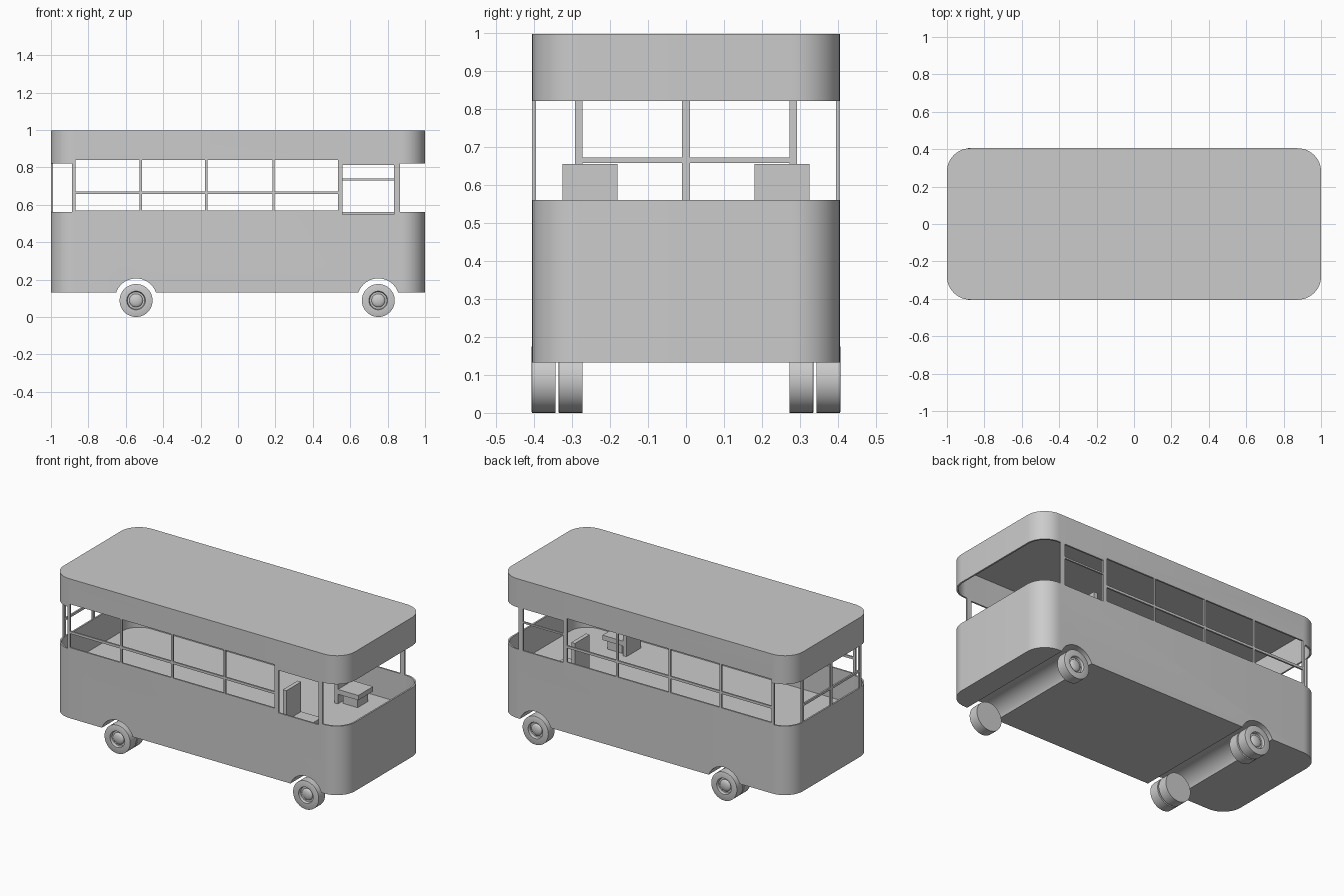
import bpy, bmesh, math
from mathutils import Vector

if "Cube" in bpy.data.objects:
    bpy.data.objects.remove(bpy.data.objects["Cube"])


def finish(name, bm, angle=35):
    bmesh.ops.recalc_face_normals(bm, faces=bm.faces)
    me = bpy.data.meshes.new(name)
    bm.to_mesh(me)
    bm.free()
    ob = bpy.data.objects.new(name, me)
    bpy.context.collection.objects.link(ob)
    smooth(ob, angle)
    return ob


def activate(ob):
    bpy.ops.object.select_all(action='DESELECT')
    ob.select_set(True)
    bpy.context.view_layer.objects.active = ob


def smooth(ob, angle=35):
    activate(ob)
    bpy.ops.object.shade_smooth_by_angle(angle=math.radians(angle))


def box(name, x0, x1, y0, y1, z0, z1):
    bm = bmesh.new()
    bmesh.ops.create_cube(bm, size=1)
    for v in bm.verts:
        v.co = Vector(((x0 + x1) / 2 + v.co.x * (x1 - x0),
                       (y0 + y1) / 2 + v.co.y * (y1 - y0),
                       (z0 + z1) / 2 + v.co.z * (z1 - z0)))
    return finish(name, bm)


def rounded_slab(name, inset, z0, z1, seg=12):
    """Rounded-rectangle plan of the bus, extruded from z0 to z1."""
    hx, hy, r = 1 - inset, 0.405 - inset, 0.125 - inset
    bm = bmesh.new()
    pts = []
    for q, (sx, sy) in enumerate([(1, 1), (-1, 1), (-1, -1), (1, -1)]):
        for i in range(seg + 1):
            a = math.pi / 2 * (q + i / seg)
            pts.append((sx * (hx - r) + r * math.cos(a), sy * (hy - r) + r * math.sin(a), z0))
    face = bm.faces.new([bm.verts.new(p) for p in pts])
    ext = bmesh.ops.extrude_face_region(bm, geom=[face])
    bmesh.ops.translate(bm, vec=(0, 0, z1 - z0),
                        verts=[g for g in ext['geom'] if isinstance(g, bmesh.types.BMVert)])
    return finish(name, bm)


def lathe(name, profile, x, y, z, side, steps=48):
    """Spin (radius, depth) points about the y axis; depth 0 is the outer face."""
    bm = bmesh.new()
    vs = [bm.verts.new((r, -d, 0)) for r, d in profile]
    edges = [bm.edges.new(p) for p in zip(vs, vs[1:])]
    bmesh.ops.spin(bm, geom=vs + edges, cent=(0, 0, 0), axis=(0, 1, 0),
                   angle=math.tau, steps=steps, use_duplicate=False)
    bmesh.ops.remove_doubles(bm, verts=bm.verts, dist=1e-5)
    for v in bm.verts:
        v.co = Vector((x + v.co.x, side * (y + v.co.y), z + v.co.z))
    return finish(name, bm)


def cut(ob, cutter):
    activate(ob)
    mod = ob.modifiers.new("cut", 'BOOLEAN')
    mod.object = cutter
    mod.operation = 'DIFFERENCE'
    mod.solver = 'EXACT'
    bpy.ops.object.modifier_apply(modifier=mod.name)
    bpy.data.objects.remove(cutter, do_unlink=True)


AXLES = (-0.545, 0.75)
T = 0.01          # wall thickness
FLOOR = 0.38

# Lower body: tub with wheel-arch tunnels and the door notch
body = rounded_slab("lower_body", 0, 0.132, 0.56)
cut(body, rounded_slab("cabin_cutter", T, FLOOR, 0.7))
for ax in AXLES:
    cut(body, lathe("arch_cutter", [(0, -0.6), (0.113, -0.6), (0.113, 0.6), (0, 0.6)],
                    ax, 0, 0.093, 1, 64))
cut(body, box("door_cutter", 0.56, 0.835, -0.5, -0.35, 0.548, 0.7))
smooth(body)

# Roof: closed top with a deep skirt, raised over the side windows
roof = rounded_slab("roof", 0, 0.82, 0.997)
cut(roof, rounded_slab("ceiling_cutter", T, 0.7, 0.987))
for s in (-1, 1):
    cut(roof, box("window_cutter", -0.87, 0.535, min(s * 0.36, s * 0.5), max(s * 0.36, s * 0.5), 0.7, 0.84))
smooth(roof)

# Side window frames, both sides
for s in (-1, 1):
    def side_bar(name, x0, x1, z0, z1):
        ya, yb = sorted((s * 0.405, s * (0.405 - T)))
        return box(name, x0, x1, ya, yb, z0, z1)
    side_bar("rear_side_post", -0.887, -0.87, 0.56, 0.82)
    side_bar("middle_side_post", 0.535, 0.56, 0.56, 0.82)
    side_bar("front_side_post", 0.835, 0.865, 0.56, 0.82)
    side_bar("window_sill", -0.87, 0.535, 0.56, 0.57)
    side_bar("window_rail", -0.87, 0.535, 0.657, 0.672)
    for x in (-0.52, -0.17, 0.19):
        side_bar("window_mullion", x - 0.006, x + 0.006, 0.57, 0.84)
    if s < 0:
        side_bar("door_header", 0.56, 0.835, 0.812, 0.82)
    else:
        side_bar("driver_window_rail", 0.56, 0.835, 0.73, 0.74)

# Rear window frame
for y in (-0.282, 0, 0.282):
    box("rear_window_post", -1, -1 + T, y - 0.01, y + 0.01, 0.56, 0.82)
box("rear_window_rail", -1, -1 + T, -0.272, 0.272, 0.658, 0.672)

# Two front seats
for y in (-0.2525, 0.2525):
    box("seat_back", 0.535, 0.56, y - 0.0725, y + 0.0725, FLOOR, 0.655)
    box("seat_cushion", 0.56, 0.70, y - 0.0725, y + 0.0725, 0.44, 0.47)
    box("seat_base", 0.58, 0.68, y - 0.05, y + 0.05, FLOOR, 0.44)

# Wheels: tyre, recessed rim and domed hub; doubled on the rear axle
DOME = [(0.036 * math.cos(a), 0.016 - 0.014 * math.sin(a))
        for a in [math.pi / 2 * i / 6 for i in range(7)]]
DOME[-1] = (0, 0.002)
WHEEL = [(0, 0.063), (0.088, 0.063), (0.088, 0.001), (0.086, 0),
         (0.050, 0), (0.046, 0.016)] + DOME
for s in (-1, 1):
    for ax in AXLES:
        lathe("wheel", WHEEL, ax, 0.406, 0.088, s)
    lathe("inner_rear_wheel", WHEEL, AXLES[0], 0.335, 0.088, s)
